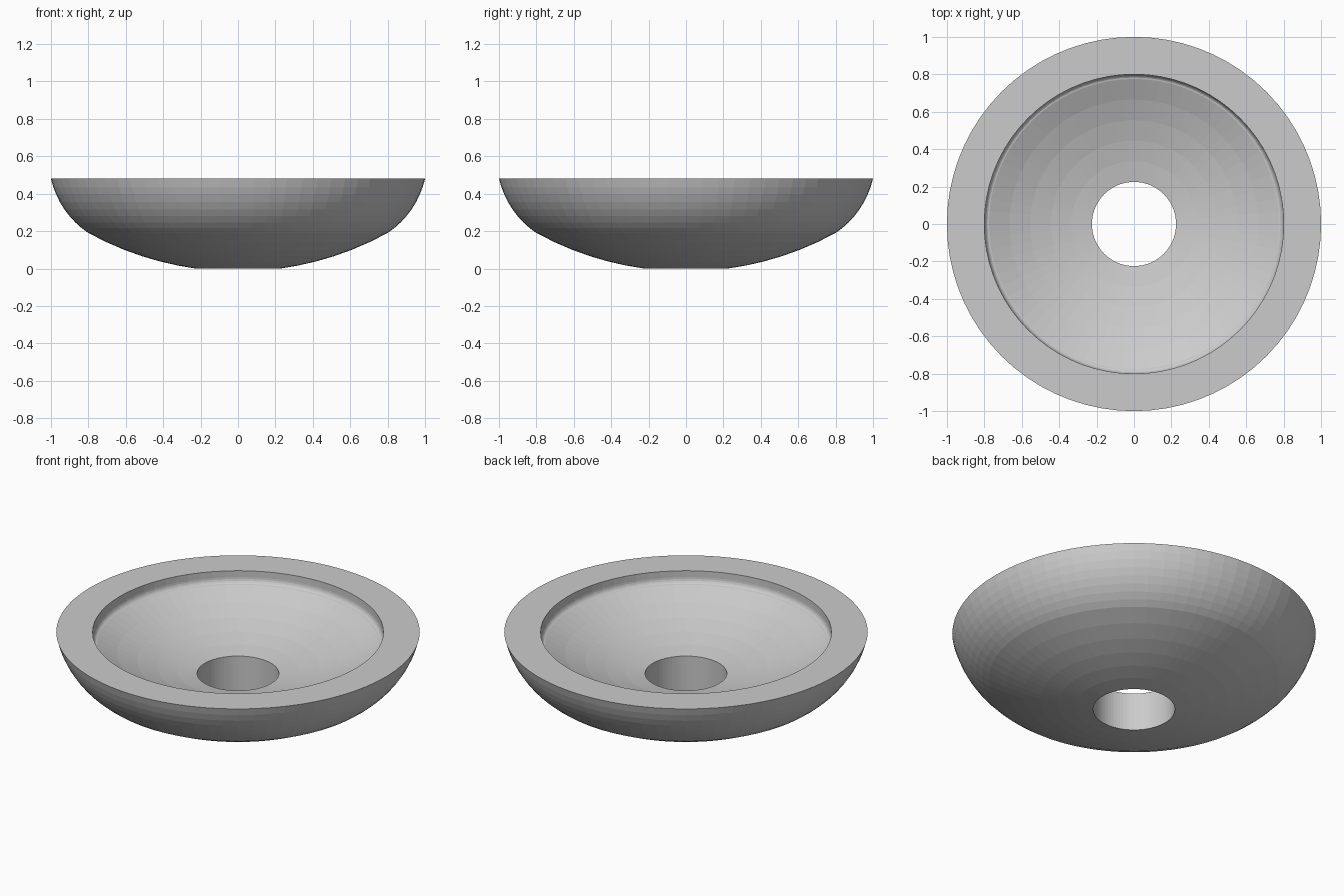
import bpy, bmesh
from math import sqrt, sin, cos, pi, radians

cube = bpy.data.objects.get("Cube")
if cube:
    bpy.data.objects.remove(cube, do_unlink=True)

SEGMENTS = 72
HOLE, LIP, RIM = 0.225, 0.8, 1.0
HEIGHT, FLOOR = 0.48, 0.23
DISH = 1.66  # radius of the shallow spherical dish


def dish(r):
    """Height of the spherical dish above the edge of the hole."""
    return sqrt(DISH**2 - HOLE**2) - sqrt(DISH**2 - r**2)


def steps(a, b, n):
    return [a + (b - a) * i / n for i in range(n + 1)]


def arc(cx, cz, radius, start, end, n):
    return [(cx + radius * sin(t), cz - radius * cos(t))
            for t in steps(radians(start), radians(end), n)]


# Underside: shallow dish, then a tighter curve up to the rim
profile = [(r, dish(r)) for r in steps(HOLE, LIP, 6)]
profile += arc(0.532, 0.588, 0.48, 34, 77, 8)[1:-1]
profile += [(RIM, HEIGHT), (LIP, HEIGHT)]

# Inside: short wall, rounded corner, then the dish down to the hole
corner = 0.775
low = FLOOR + dish(corner)
for t in steps(pi / 2, 0, 5):
    profile.append((corner + (LIP - corner) * sin(t),
                    low + 0.035 * (1 - cos(t))))
profile += [(r, FLOOR + dish(r)) for r in steps(corner, HOLE, 5)[1:]]

# Turn the closed profile around the vertical axis
bm = bmesh.new()
verts = [bm.verts.new((r, 0, z)) for r, z in profile]
edges = [bm.edges.new((v, verts[i - 1])) for i, v in enumerate(verts)]
bmesh.ops.spin(bm, geom=verts + edges, cent=(0, 0, 0), axis=(0, 0, 1),
               angle=2 * pi, steps=SEGMENTS, use_merge=True)
bmesh.ops.remove_doubles(bm, verts=bm.verts, dist=0.0005)
bmesh.ops.recalc_face_normals(bm, faces=bm.faces)

mesh = bpy.data.meshes.new("bowl")
bm.to_mesh(mesh)
bm.free()
bowl = bpy.data.objects.new("bowl", mesh)
bpy.context.collection.objects.link(bowl)

# Plain grey material
grey = bpy.data.materials.new("light grey")
grey.use_nodes = True
grey.diffuse_color = (0.6, 0.6, 0.6, 1)
grey.node_tree.nodes["Principled BSDF"].inputs["Base Color"].default_value = (0.6, 0.6, 0.6, 1)
mesh.materials.append(grey)
